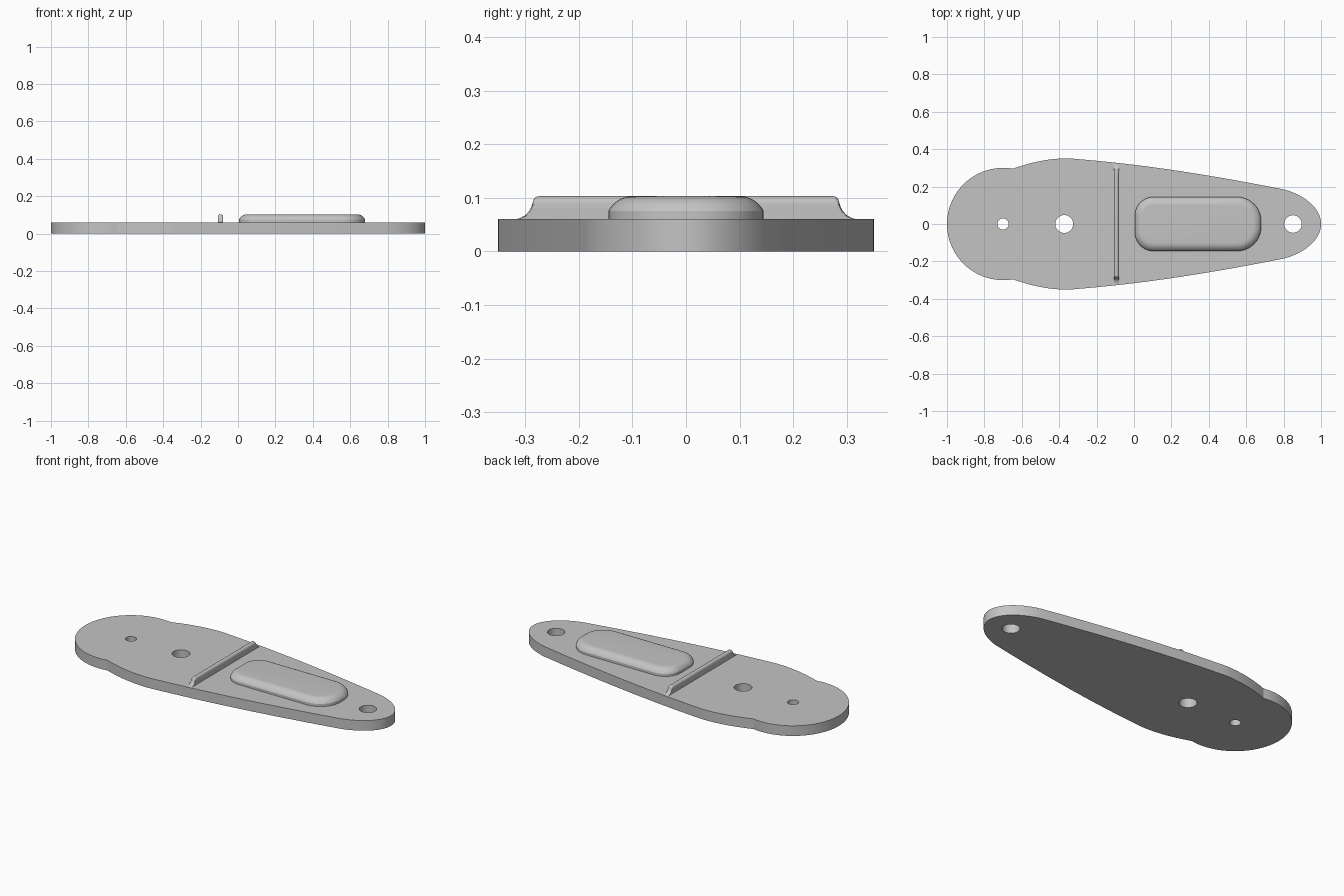
import bpy, bmesh
from math import sin, cos, pi, radians
from mathutils import Vector
from mathutils.geometry import interpolate_bezier

cube = bpy.data.objects.get("Cube")
if cube:
    bpy.data.objects.remove(cube)

THICK = 0.06
TOP = 0.103

grey = bpy.data.materials.new("plain grey")
grey.use_nodes = True
colour = (0.55, 0.55, 0.55, 1)
grey.diffuse_color = colour
grey.node_tree.nodes["Principled BSDF"].inputs["Base Color"].default_value = colour


def finish(bm, name, angle=20):
    bmesh.ops.recalc_face_normals(bm, faces=bm.faces)
    mesh = bpy.data.meshes.new(name)
    bm.to_mesh(mesh)
    bm.free()
    obj = bpy.data.objects.new(name, mesh)
    bpy.context.collection.objects.link(obj)
    mesh.materials.append(grey)
    bpy.ops.object.select_all(action='DESELECT')
    obj.select_set(True)
    bpy.context.view_layer.objects.active = obj
    bpy.ops.object.shade_smooth_by_angle(angle=radians(angle))
    return obj


def arc(cx, cy, r, start, end, n):
    return [(cx + r * cos(radians(start + (end - start) * i / n)),
             cy + r * sin(radians(start + (end - start) * i / n))) for i in range(n + 1)]


def bezier(a, b, c, d, n):
    return [tuple(p) for p in interpolate_bezier(*map(Vector, (a, b, c, d)), n + 1)]


def loft(name, rings):
    """Skin a list of closed rings and cap both ends."""
    bm = bmesh.new()
    rows = [[bm.verts.new(p) for p in ring] for ring in rings]
    n = len(rows[0])
    for low, high in zip(rows, rows[1:]):
        for i in range(n):
            j = (i + 1) % n
            bm.faces.new((low[i], low[j], high[j], high[i]))
    bm.faces.new(rows[0])
    bm.faces.new(rows[-1])
    return finish(bm, name)


# Base plate: half outline from the round end to the tip, mirrored across y
half = arc(-0.7, 0, 0.3, 180, 80, 24)
half += bezier(half[-1], (-0.55, 0.33), (-0.46, 0.35), (-0.36, 0.351), 10)[1:]
half += bezier(half[-1], (-0.34, 0.351), (-0.32, 0.349), (-0.3, 0.347), 4)[1:]
half += bezier(half[-1], (0.07, 0.317), (0.43, 0.258), (0.8, 0.185), 20)[1:]
half += bezier(half[-1], (0.9, 0.16), (1, 0.09), (1, 0), 16)[1:]
outline = half + [(x, -y) for x, y in half[-2:0:-1]]

bm = bmesh.new()
holes = [(-0.7, 0.03), (-0.373, 0.048), (0.85, 0.047)]
loops = [outline] + [arc(x, 0, r, 0, 360, 32)[:-1] for x, r in holes]
edges = []
for loop in loops:
    verts = [bm.verts.new((x, y, 0)) for x, y in loop]
    edges += [bm.edges.new((a, b)) for a, b in zip(verts, verts[1:] + verts[:1])]
bmesh.ops.triangle_fill(bm, use_beauty=True, edges=edges, normal=(0, 0, 1))
made = bmesh.ops.extrude_face_region(bm, geom=bm.faces[:], use_keep_orig=True)["geom"]
bmesh.ops.translate(bm, vec=(0, 0, THICK),
                    verts=[v for v in made if isinstance(v, bmesh.types.BMVert)])
finish(bm, "base_plate")

# Raised pad: rounded rectangle with a domed rim
def pad_ring(inset, z):
    pts = []
    for cx, cy, r, start in ((0.55, 0.015, 0.13, 0), (0.105, 0.045, 0.1, 90),
                             (0.105, -0.045, 0.1, 180), (0.55, -0.015, 0.13, 270)):
        pts += arc(cx, cy, r - inset, start, start + 90, 10)
    return [(x, y, z) for x, y in pts]


rim = [radians(64 * (1 - i / 8)) for i in range(9)]
loft("raised_pad", [pad_ring(0, THICK)] +
     [pad_ring(0.045 - 0.05 * sin(a), TOP - 0.05 + 0.05 * cos(a)) for a in rim])

# Cross rib: rounded crest, flared feet at both ends
side = bezier((0.318, THICK), (0.295, 0.064), (0.289, 0.08), (0.286, 0.091), 10)
side += bezier(side[-1], (0.284, 0.099), (0.281, TOP), (0.273, TOP), 6)[1:]
profile = side + [(-y, z) for y, z in reversed(side)]
rings = []
for i in range(13):
    a = -pi / 2 + pi * i / 12
    drop = 0.014 * (1 - cos(a)) / (TOP - THICK)
    rings.append([(-0.094 + 0.014 * sin(a), y, z - drop * (z - THICK)) for y, z in profile])
loft("cross_rib", rings)
